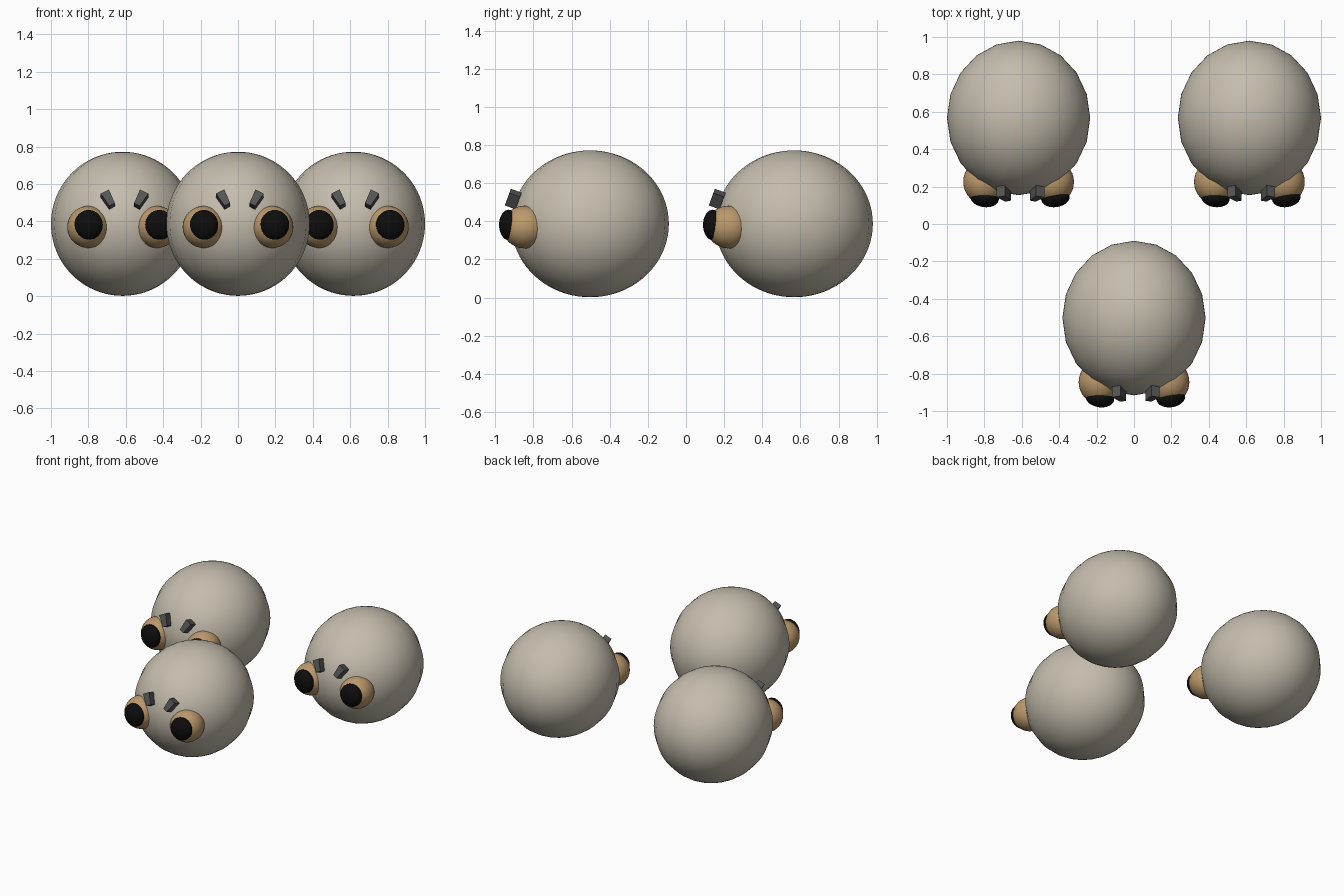
import bpy, bmesh, math
from mathutils import Matrix

if "Cube" in bpy.data.objects:
    bpy.data.objects.remove(bpy.data.objects["Cube"])


def material(name, rgb):
    m = bpy.data.materials.new(name)
    m.diffuse_color = (*rgb, 1)
    m.use_nodes = True
    m.node_tree.nodes["Principled BSDF"].inputs["Base Color"].default_value = m.diffuse_color
    return m


SKIN = material("warm_grey", (0.56, 0.51, 0.42))
TAN = material("tan", (0.50, 0.32, 0.15))
BLACK = material("black", (0.004, 0.004, 0.004))
DARK = material("dark_grey", (0.09, 0.09, 0.09))


def finish(bm, name, mat, smooth):
    mesh = bpy.data.meshes.new(name)
    bm.to_mesh(mesh)
    bm.free()
    mesh.materials.append(mat)
    for p in mesh.polygons:
        p.use_smooth = smooth
    ob = bpy.data.objects.new(name, mesh)
    bpy.context.collection.objects.link(ob)
    return ob


def ellipsoid(name, centre, radii, mat, seg, rings, turn=0.0):
    bm = bmesh.new()
    bmesh.ops.create_uvsphere(bm, u_segments=seg, v_segments=rings, radius=1)
    bm.transform(Matrix.Translation(centre) @ Matrix.Rotation(turn, 4, 'Z')
                 @ Matrix.Diagonal((*radii, 1)))
    return finish(bm, name, mat, True)


def brow(name, centre, side):
    # tapered block leaning inward and forward at its lower end
    bm = bmesh.new()
    bmesh.ops.create_cube(bm, size=1)
    for v in bm.verts:
        v.co.x *= 0.05 if v.co.z > 0 else 0.034
        v.co.y *= 0.06
        v.co.z *= 0.083
    bm.transform(Matrix.Translation(centre)
                 @ Matrix.Rotation(math.radians(-20), 4, 'X')
                 @ Matrix.Rotation(math.radians(28) * side, 4, 'Y'))
    return finish(bm, name, DARK, False)


def creature(x, y):
    # round body
    ellipsoid("body", (x, y, 0.387), (0.383, 0.413, 0.385), SKIN, 20, 40)
    for side, pupil_x, brow_x in ((-1, -0.182, -0.076), (1, 0.197, 0.096)):
        # bulging eye, flattened pupil, angry brow
        ellipsoid("eye", (x + side * 0.184, y - 0.342, 0.37),
                  (0.112, 0.118, 0.112), TAN, 32, 20)
        ellipsoid("pupil", (x + pupil_x, y - 0.427, 0.381),
                  (0.077, 0.05, 0.08), BLACK, 32, 16,
                  turn=math.radians(8) * side)
        brow("brow", (x + brow_x, y - 0.404, 0.515), side)


# one creature in front, two behind
for cx, cy in ((0, -0.503), (-0.617, 0.567), (0.617, 0.567)):
    creature(cx, cy)
